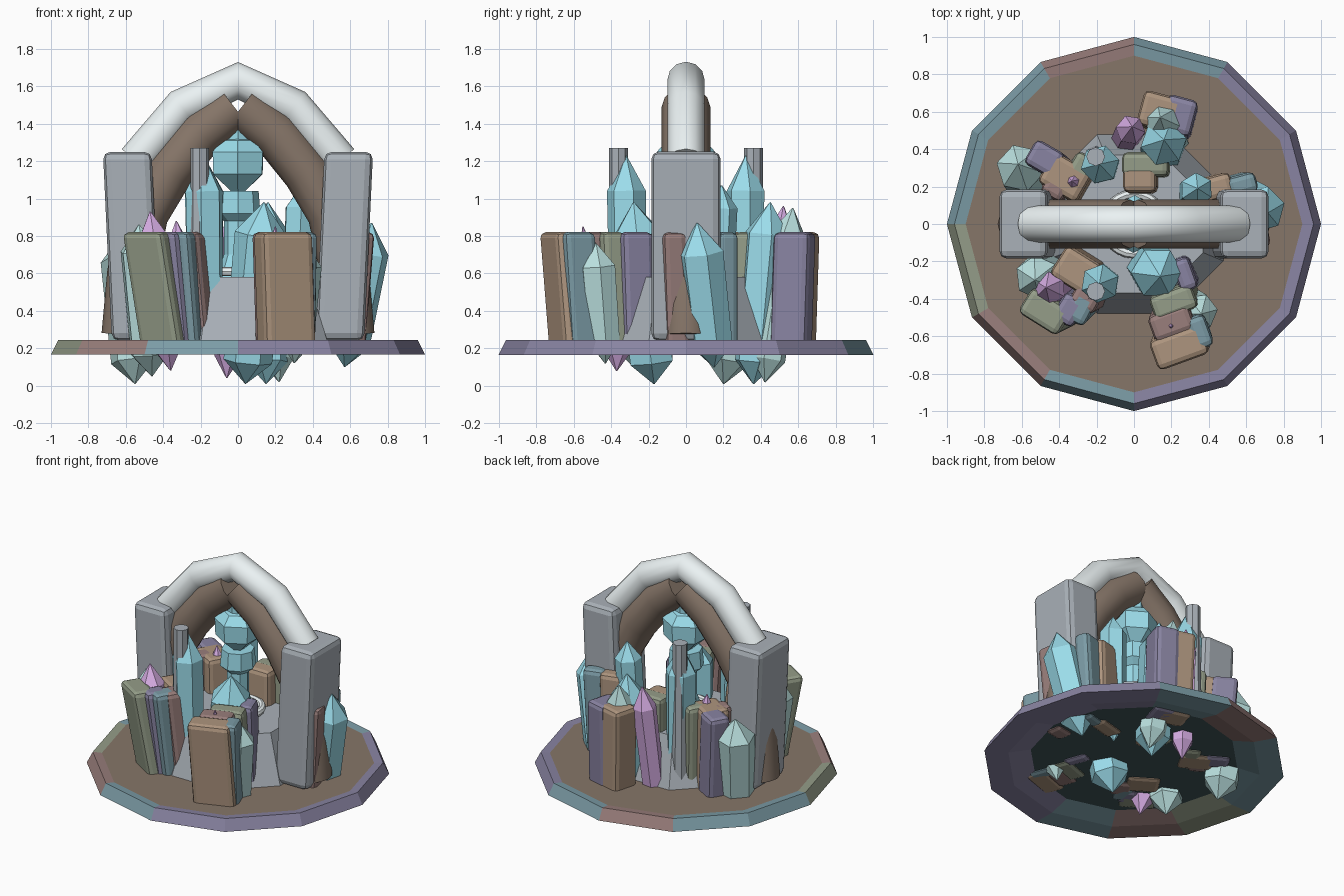
import bpy, bmesh, math
from mathutils import Vector, Matrix

if "Cube" in bpy.data.objects:
    bpy.data.objects.remove(bpy.data.objects["Cube"])

COL = dict(cyan=(.33, .72, .83), pale=(.50, .76, .75), pink=(.68, .42, .78), olive=(.30, .34, .25),
           brown=(.42, .30, .21), purple=(.25, .23, .36), teal=(.20, .33, .38), maroon=(.32, .21, .20),
           stone=(.40, .44, .48), white=(.83, .89, .90), earth=(.24, .18, .14), dark=(.05, .09, .10))
MATS = {}
for key, c in COL.items():
    MATS[key] = bpy.data.materials.new(key)
    MATS[key].diffuse_color = (*c, 1)


def finish(bm, name, *mats):
    bmesh.ops.recalc_face_normals(bm, faces=bm.faces)
    me = bpy.data.meshes.new(name)
    bm.to_mesh(me)
    bm.free()
    ob = bpy.data.objects.new(name, me)
    bpy.context.collection.objects.link(ob)
    for m in mats:
        me.materials.append(MATS[m])
    return ob


def loft(name, mat, rings, n, centre=(0, 0), turn=0.0):
    """Stack of n-sided rings (radius, z), closed at both ends."""
    bm = bmesh.new()
    loops = [[bm.verts.new((centre[0] + r * math.cos(turn + math.tau * i / n),
                            centre[1] + r * math.sin(turn + math.tau * i / n), z))
              for i in range(n)] for r, z in rings]
    for a, b in zip(loops, loops[1:]):
        for i in range(n):
            bm.faces.new((a[i], a[(i + 1) % n], b[(i + 1) % n], b[i]))
    bm.faces.new(loops[0][::-1])
    bm.faces.new(loops[-1])
    return finish(bm, name, mat)


def crystal(name, mat, low, high, r, tip=.17, n=6):
    """Faceted prism with a point at each end, leaning from low to high."""
    low, high = Vector(low), Vector(high)
    length = (high - low).length
    ob = loft(name, mat, [(.003, 0), (r * .93, .12), (r, length - tip), (.003, length)], n, turn=.3)
    ob.data.transform(Matrix.Translation(low) @ (high - low).to_track_quat('Z', 'Y').to_matrix().to_4x4())
    return ob


def block(name, mat, top, bottom, size, yaw, z0=.19, z1=.82, bevel=.032):
    """Leaning bevelled stone block between two footprints."""
    bm = bmesh.new()
    bmesh.ops.create_cube(bm, size=1)
    rot = Matrix.Rotation(math.radians(yaw), 3, 'Z')
    for v in bm.verts:
        up = v.co.z > 0
        p = rot @ Vector((v.co.x * size[0], v.co.y * size[1], 0))
        c = top if up else bottom
        v.co = (c[0] + p.x, c[1] + p.y, z1 if up else z0)
    ob = finish(bm, name, mat)
    m = ob.modifiers.new("bevel", 'BEVEL')
    m.width, m.segments = bevel, 2
    return ob


def tube(name, mat, pts, r):
    cu = bpy.data.curves.new(name, 'CURVE')
    cu.dimensions = '3D'
    cu.bevel_depth, cu.bevel_resolution, cu.use_fill_caps = r, 4, True
    s = cu.splines.new('POLY')
    s.points.add(len(pts) - 1)
    for p, (x, z) in zip(s.points, pts):
        p.co = (x, 0, z, 1)
    ob = bpy.data.objects.new(name, cu)
    bpy.context.collection.objects.link(ob)
    cu.materials.append(MATS[mat])
    return ob


# base plate: twelve-sided rim in mixed stone, hollow underneath
base = loft("base_plate", "earth", [(.69, .205), (.84, .166), (1, .166), (.96, .245), (.90, .24)], 12)
for m in ("dark", "teal", "purple", "maroon", "olive"):
    base.data.materials.append(MATS[m])
pattern = [3, 3, 2, 4, 2, 2, 5, 4, 2, 3, 3, 3]
for i, f in enumerate(base.data.polygons):
    if i < 48:
        f.material_index = pattern[i % 12]
    elif i == 48:
        f.material_index = 1

# central pedestal with column and faceted gem
loft("pedestal", "stone", [(.52, .23), (.40, .58)], 8, turn=math.pi / 8)
bpy.ops.mesh.primitive_torus_add(major_radius=.16, minor_radius=.025, major_segments=24,
                                 minor_segments=8, location=(0, 0, .61))
ring = bpy.context.object
ring.name = "collar"
ring.data.materials.append(MATS["white"])
bpy.ops.object.shade_smooth_by_angle()
loft("gem_column", "cyan", [(.13, .56), (.075, .70), (.075, .88), (.12, .92), (.11, 1.04)], 8)
loft("gem", "cyan", [(.02, 1.02), (.15, 1.13), (.155, 1.25), (.10, 1.31), (.02, 1.33)], 6, turn=.5)
loft("gem_cap", "cyan", [(.07, 1.28), (.07, 1.37)], 8)

# arch: stone pillars, inner brown horns and white crown
for s, side in ((-1, "left"), (1, "right")):
    block(f"{side}_pillar", "stone", (s * .592, 0), (s * .545, 0), (.26, .37), 0, .24, 1.25, .04)
    tube(f"{side}_horn", "earth", [(s * x, z) for x, z in
         ((.60, .27), (.57, .6), (.50, .92), (.37, 1.14), (.2, 1.35), (.02, 1.49))], .13)
tube("arch_crown", "white", [(-.545, 1.2), (-.3, 1.49), (0, 1.63), (.3, 1.49), (.545, 1.2)], .1)

# two spires with a grey core
for s, side in ((-1, "front"), (1, "back")):
    crystal(f"{side}_spire", "cyan", (-.17, s * .31, .25), (-.185, s * .32, 1.23), .105, .19)
    loft(f"{side}_spire_core", "stone", [(.06, .24), (.05, 1.0), (.05, 1.27)], 8, (-.205, s * .36))

# crystals: colour, lower point, upper point, radius, tip length
for i, (mat, low, high, r, tip) in enumerate([
        ("cyan", (.04, -.17, .01), (.14, -.28, .98), .14, .17),
        ("cyan", (.15, .36, .01), (.16, .45, .98), .125, .17),
        ("pale", (.22, .42, .02), (.14, .57, .95), .10, .15),
        ("pink", (-.06, .42, .04), (-.01, .52, .96), .08, .15),
        ("pale", (-.55, .20, .01), (-.62, .32, .81), .13, .14),
        ("pale", (-.46, -.22, .05), (-.53, -.30, .86), .12, .14),
        ("pink", (-.36, -.37, .08), (-.47, -.34, .93), .09, .14),
        ("pink", (-.28, .2, .2), (-.33, .23, .88), .05, .1),
        ("cyan", (.57, .15, .10), (.715, .06, .87), .125, .16),
        ("cyan", (.30, .15, .16), (.34, .19, 1.07), .09, .12),
        ("pale", (.30, -.43, .12), (.36, -.48, .76), .10, .12),
        ("pink", (.16, -.46, .2), (.2, -.55, .85), .02, .06)]):
    crystal(f"crystal_{i + 1}", mat, low, high, r, tip)

# stone blocks: colour, top centre, bottom centre, size, yaw
for i, (mat, top, bottom, size, yaw) in enumerate([
        ("olive", (-.48, -.47), (-.38, -.42), (.25, .16), -32),
        ("purple", (-.35, -.46), (-.29, -.41), (.13, .16), -32),
        ("teal", (-.29, -.45), (-.24, -.40), (.13, .17), -28),
        ("maroon", (-.25, -.38), (-.19, -.35), (.15, .17), -30),
        ("brown", (-.31, -.25), (-.26, -.22), (.23, .19), -32),
        ("brown", (.24, -.66), (.26, -.61), (.29, .17), 20),
        ("maroon", (.20, -.53), (.22, -.49), (.23, .15), 20),
        ("olive", (.21, -.42), (.23, -.39), (.24, .14), 20),
        ("teal", (.35, -.58), (.34, -.54), (.11, .18), 20),
        ("purple", (.27, -.27), (.28, -.25), (.10, .18), 20),
        ("brown", (.14, .60), (.16, .58), (.22, .19), -15),
        ("purple", (.24, .58), (.24, .56), (.17, .20), -15),
        ("olive", (.06, .32), (.08, .30), (.25, .13), 0),
        ("brown", (.03, .24), (.05, .22), (.18, .14), 0),
        ("purple", (-.48, .35), (-.44, .32), (.18, .15), -30),
        ("brown", (-.37, .25), (-.34, .23), (.24, .19), -30),
        ("olive", (-.28, .30), (-.26, .28), (.13, .15), -30),
        ("maroon", (-.42, .20), (-.39, .19), (.13, .13), -30),
        ("brown", (.42, .19), (.40, .19), (.22, .13), 15),
        ("teal", (.58, .21), (.54, .21), (.16, .11), 15),
        ("maroon", (.65, -.07), (.60, -.05), (.15, .13), 10)]):
    block(f"stone_block_{i + 1}", mat, top, bottom, size, yaw)

for m in bpy.data.materials:
    if m.users and not m.is_grease_pencil:
        m.use_nodes = True
        m.node_tree.nodes["Principled BSDF"].inputs["Base Color"].default_value = m.diffuse_color
